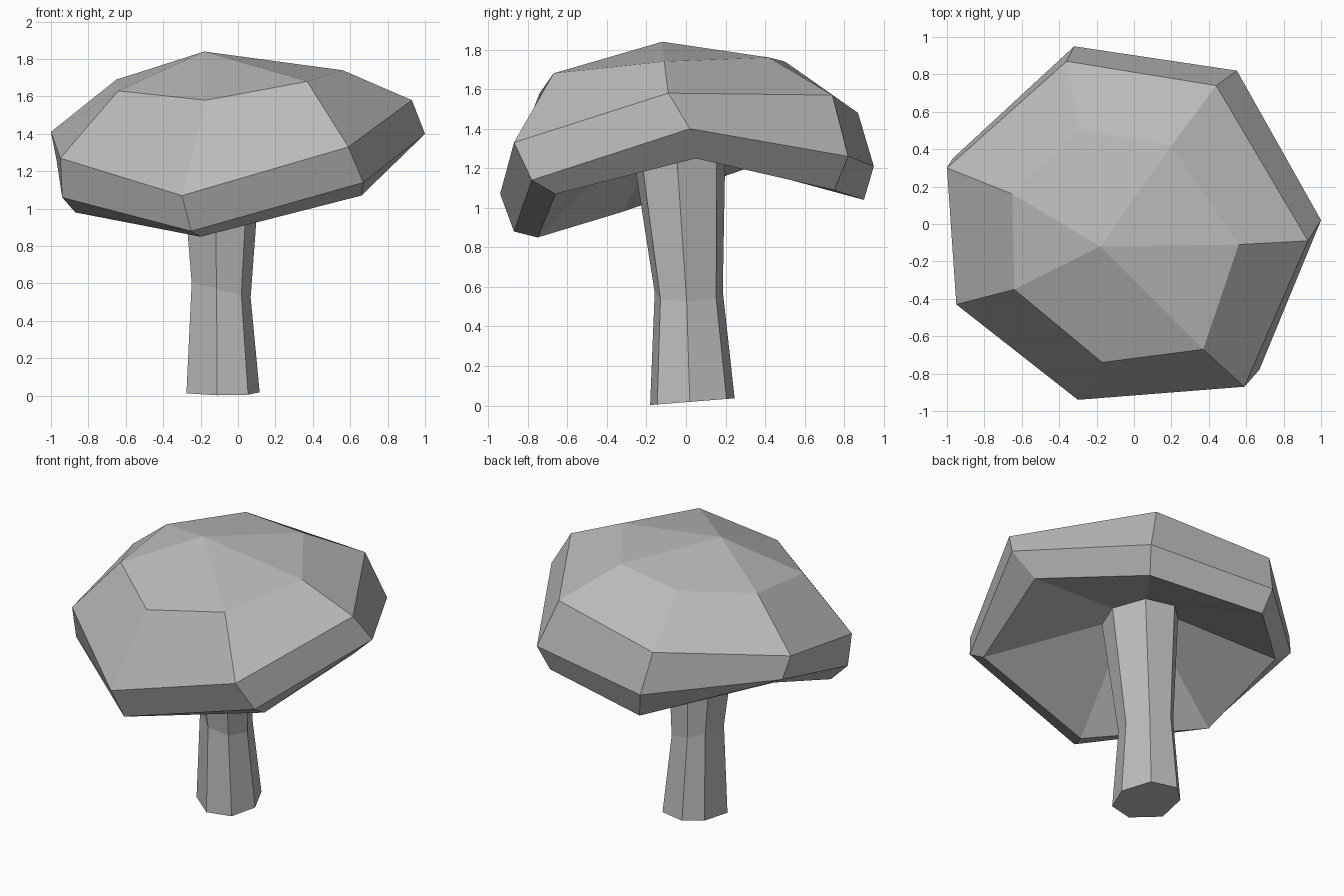
import bpy
import bmesh
from mathutils import Vector

default_cube = bpy.data.objects.get("Cube")
if default_cube:
    bpy.data.objects.remove(default_cube, do_unlink=True)

# One plain grey for the whole model
grey = bpy.data.materials.new("plain_grey")
grey.use_nodes = True
grey_colour = (0.5, 0.5, 0.5, 1.0)
grey.diffuse_color = grey_colour
grey.node_tree.nodes["Principled BSDF"].inputs["Base Color"].default_value = grey_colour


def loft(name, rings, peak=None, close_bottom=False):
    """Skin a stack of rings, listed from top to bottom, with flat faces."""
    bm = bmesh.new()
    loops = [[bm.verts.new(point) for point in ring] for ring in rings]
    count = len(loops[0])
    for upper, lower in zip(loops, loops[1:]):
        for i in range(count):
            j = (i + 1) % count
            bm.faces.new((upper[i], upper[j], lower[j], lower[i]))
    if peak is not None:
        tip = bm.verts.new(peak)
        for i in range(count):
            bm.faces.new((tip, loops[0][(i + 1) % count], loops[0][i]))
    if close_bottom:
        bm.faces.new(loops[-1])
    mesh = bpy.data.meshes.new(name)
    bm.to_mesh(mesh)
    bm.free()
    mesh.materials.append(grey)
    part = bpy.data.objects.new(name, mesh)
    bpy.context.collection.objects.link(part)
    return part


# Stem: one uneven seven-sided section, scaled, shifted and tilted
stem_section = [(-.06, .2), (.11, .16), (.19, -.02), (.13, -.18),
                (-.03, -.215), (-.19, -.09), (-.16, .11)]


def stem_ring(centre, scale, tilt):
    ring = []
    for x, y in stem_section:
        offset = Vector((x * scale, y * scale, 0))
        offset.z = offset.x * tilt[0] + offset.y * tilt[1]
        ring.append(Vector(centre) + offset)
    return ring


stem_top = stem_ring(centre=(-.09, -.03, 1.35), scale=1.15, tilt=(0, .05))
stem_waist = stem_ring(centre=(-.09, .02, .565), scale=.83, tilt=(-.25, 0))
stem_base = stem_ring(centre=(-.08, .04, .02), scale=1.03, tilt=(0, .08))
loft("stem", [stem_top, stem_waist, stem_base], close_bottom=True)

# Cap: four faceted cross-sections, running clockwise from the back
crown = [(-.29, .5, 1.74), (.2, .42, 1.76), (.56, -.11, 1.74), (.37, -.67, 1.68),
         (-.17, -.74, 1.58), (-.64, -.35, 1.63), (-.65, .16, 1.69)]
shoulder = [(-.36, .87, 1.48), (.44, .74, 1.57), (.93, -.09, 1.58), (.59, -.87, 1.33),
            (-.3, -.94, 1.07), (-.95, -.43, 1.27), (-1, .3, 1.41)]
rim = [(-.32, .95, 1.21), (.55, .82, 1.26), (1, .02, 1.4), (.67, -.78, 1.14),
       (-.25, -.87, .88), (-.94, -.4, 1.06), (-.97, .35, 1.26)]
lip = [(-.28, .9, 1.04), (.5, .75, 1.09), (.84, .05, 1.25), (.66, -.66, 1.07),
       (-.2, -.75, .85), (-.87, -.32, .98), (-.88, .31, 1.2)]

# The hollow underside runs from the lip up to the top of the stem
loft("cap", [crown, shoulder, rim, lip, stem_top], peak=(-.18, -.12, 1.84))
